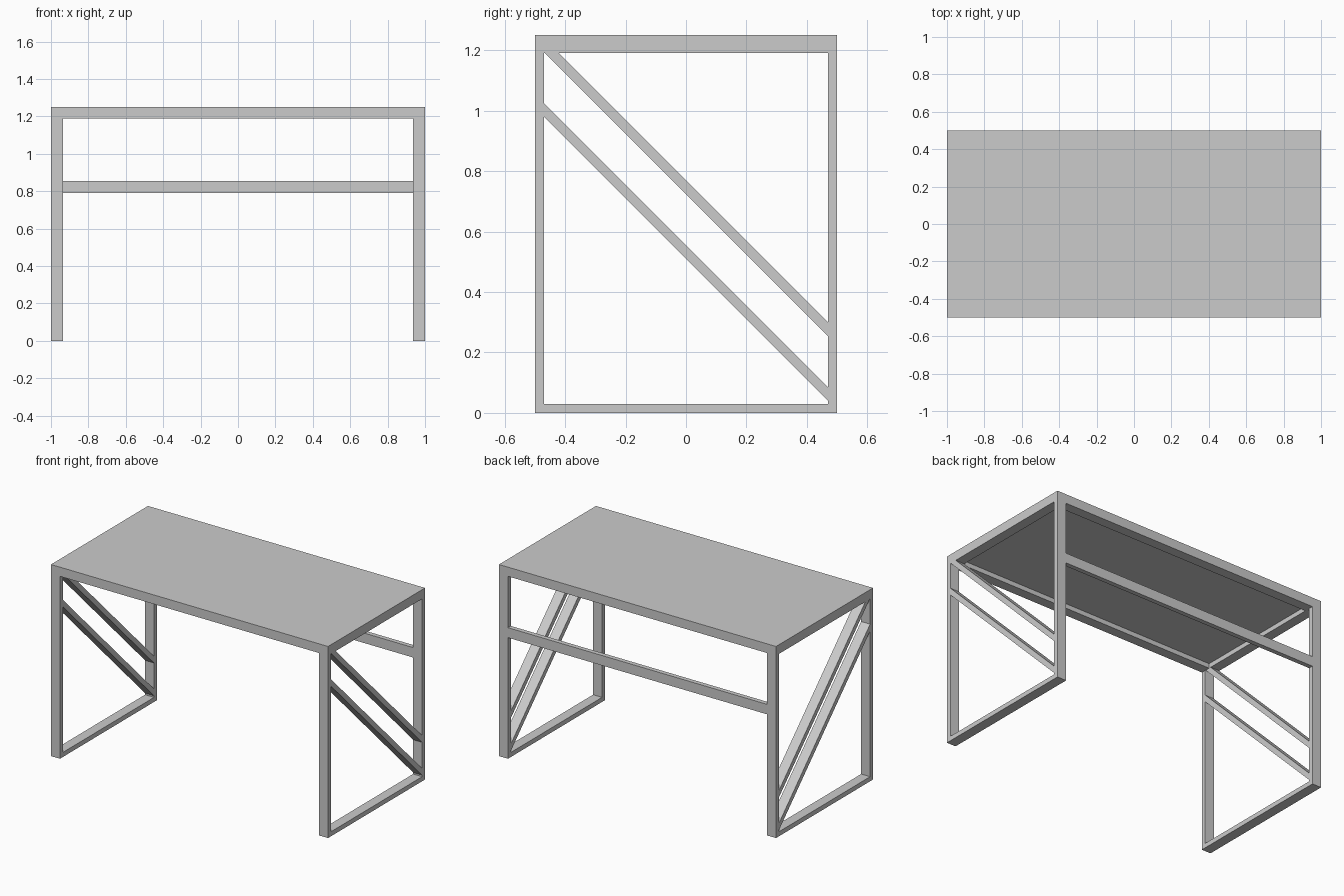
import bpy, bmesh

if "Cube" in bpy.data.objects:
    bpy.data.objects.remove(bpy.data.objects["Cube"])

W, D, H = 1.0, 0.5, 1.25      # half width, half depth, height
B, T = 0.065, 0.03            # bar width, bar thickness
Z_RAIL = H - 0.06             # underside of the top frame


def prism(name, profile, x0, x1):
    """Extrude a (y, z) outline from x0 to x1."""
    bm = bmesh.new()
    face = bm.faces.new([bm.verts.new((x0, y, z)) for y, z in profile])
    ext = bmesh.ops.extrude_face_region(bm, geom=[face])["geom"]
    verts = [v for v in ext if isinstance(v, bmesh.types.BMVert)]
    bmesh.ops.translate(bm, verts=verts, vec=(x1 - x0, 0, 0))
    bmesh.ops.recalc_face_normals(bm, faces=bm.faces)
    mesh = bpy.data.meshes.new(name)
    bm.to_mesh(mesh)
    bm.free()
    obj = bpy.data.objects.new(name, mesh)
    bpy.context.collection.objects.link(obj)
    return obj


def box(name, x0, x1, y0, y1, z0, z1):
    return prism(name, [(y0, z0), (y1, z0), (y1, z1), (y0, z1)], x0, x1)


# Table top panel
box("table_top", -W, W, -D, D, H - 0.03, H)

# Rim under the top: long rails front and back
box("front_top_rail", -W, W, -D, -D + B, Z_RAIL, H - 0.03)
box("back_top_rail", -W, W, D - B, D, Z_RAIL, H - 0.03)

# Rail between the back legs
box("back_cross_rail", -W + B, W - B, D - T, D, 0.79, 0.855)

# End frames: legs, foot bar, top rail and two diagonal braces
inner = D - T
upper = [(-0.466, Z_RAIL), (-0.421, Z_RAIL), (inner, 0.299), (inner, 0.254)]
lower = [(-inner, 0.98), (-inner, 1.025), (inner, 0.085), (inner, 0.04)]
for side, x0, x1 in (("left", -W, -W + B), ("right", W - B, W)):
    box(side + "_front_leg", x0, x1, -D, -inner, 0, Z_RAIL)
    box(side + "_back_leg", x0, x1, inner, D, 0, Z_RAIL)
    box(side + "_foot_bar", x0, x1, -inner, inner, 0, T)
    box(side + "_top_rail", x0, x1, -D + B, D - B, Z_RAIL, H - 0.03)
    prism(side + "_upper_brace", upper, x0, x1)
    prism(side + "_lower_brace", lower, x0, x1)
